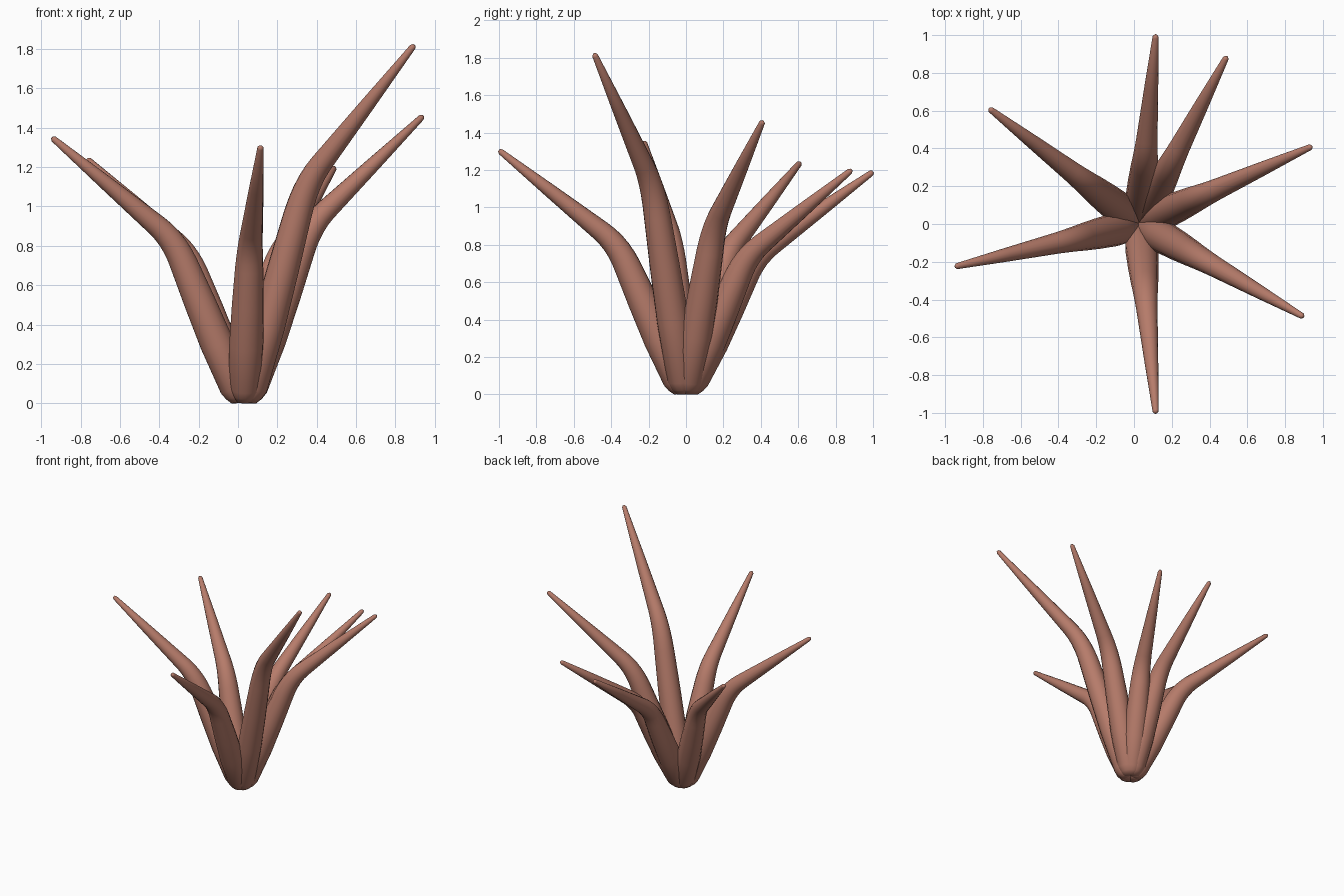
import bpy, bmesh, math
from mathutils import Vector

cube = bpy.data.objects.get("Cube")
if cube:
    bpy.data.objects.remove(cube, do_unlink=True)

SIDES = 16
ROOT = Vector((0.03, 0.0, 0.0))

# One flat clay colour for the whole plant
clay = bpy.data.materials.new("clay_pink")
clay.use_nodes = True
COLOUR = (0.47, 0.20, 0.145, 1)
clay.diffuse_color = COLOUR
clay.node_tree.nodes["Principled BSDF"].inputs["Base Color"].default_value = COLOUR


def stalk_path(tip):
    """Centre points with radii: rounded foot, leaning stem, soft bend, tapering arm."""
    reach = Vector((tip.x - ROOT.x, tip.y, 0))
    out = reach.normalized()

    def at(dist, z):
        return ROOT + out * dist + Vector((0, 0, z))

    foot = at(0.045, 0.08)
    bend = at(reach.length * 0.365, tip.z * 0.615)
    before = bend.lerp(foot, 0.16)
    after = bend.lerp(tip, 0.14)
    path = [(at(0.022, 0.012), 0.045), (at(0.032, 0.04), 0.064), (foot, 0.08),
            (foot.lerp(bend, 0.3), 0.087), (foot.lerp(bend, 0.58), 0.081)]
    for i in range(6):
        t = i / 5
        p = before.lerp(bend, t).lerp(bend.lerp(after, t), t)
        path.append((p, 0.072 - 0.016 * t))
    end = tip - (tip - after).normalized() * 0.012
    path += [(after.lerp(end, 0.5), 0.037), (end, 0.016), (tip, 0.008)]
    return path, out


def make_stalk(name, tip):
    path, out = stalk_path(Vector(tip))
    side = Vector((0, 0, 1)).cross(out)
    bm = bmesh.new()
    rings = []
    for i, (p, r) in enumerate(path):
        a = path[max(i - 1, 0)][0]
        b = path[min(i + 1, len(path) - 1)][0]
        up = (b - a).normalized().cross(side)
        ring = []
        for k in range(SIDES):
            ang = math.tau * k / SIDES
            v = p + (side * math.cos(ang) + up * math.sin(ang)) * r
            v.z = max(v.z, 0)
            ring.append(bm.verts.new(v))
        rings.append(ring)
    for lo, hi in zip(rings, rings[1:]):
        for k in range(SIDES):
            n = (k + 1) % SIDES
            bm.faces.new((lo[k], lo[n], hi[n], hi[k]))
    bm.faces.new(rings[0])
    bm.faces.new(rings[-1])
    bmesh.ops.recalc_face_normals(bm, faces=bm.faces)
    mesh = bpy.data.meshes.new(name)
    bm.to_mesh(mesh)
    bm.free()
    mesh.materials.append(clay)
    obj = bpy.data.objects.new(name, mesh)
    bpy.context.collection.objects.link(obj)
    mesh.shade_smooth()


# Seven stalks fanning out from the shared foot
STALKS = {
    "back_stalk": (0.115, 1.0, 1.19),
    "back_left_stalk": (0.49, 0.885, 1.20),
    "left_stalk": (0.94, 0.41, 1.46),
    "tall_front_left_stalk": (0.895, -0.49, 1.82),
    "front_stalk": (0.115, -1.0, 1.305),
    "right_stalk": (-0.945, -0.225, 1.35),
    "back_right_stalk": (-0.765, 0.61, 1.24),
}
for name, tip in STALKS.items():
    make_stalk(name, tip)
